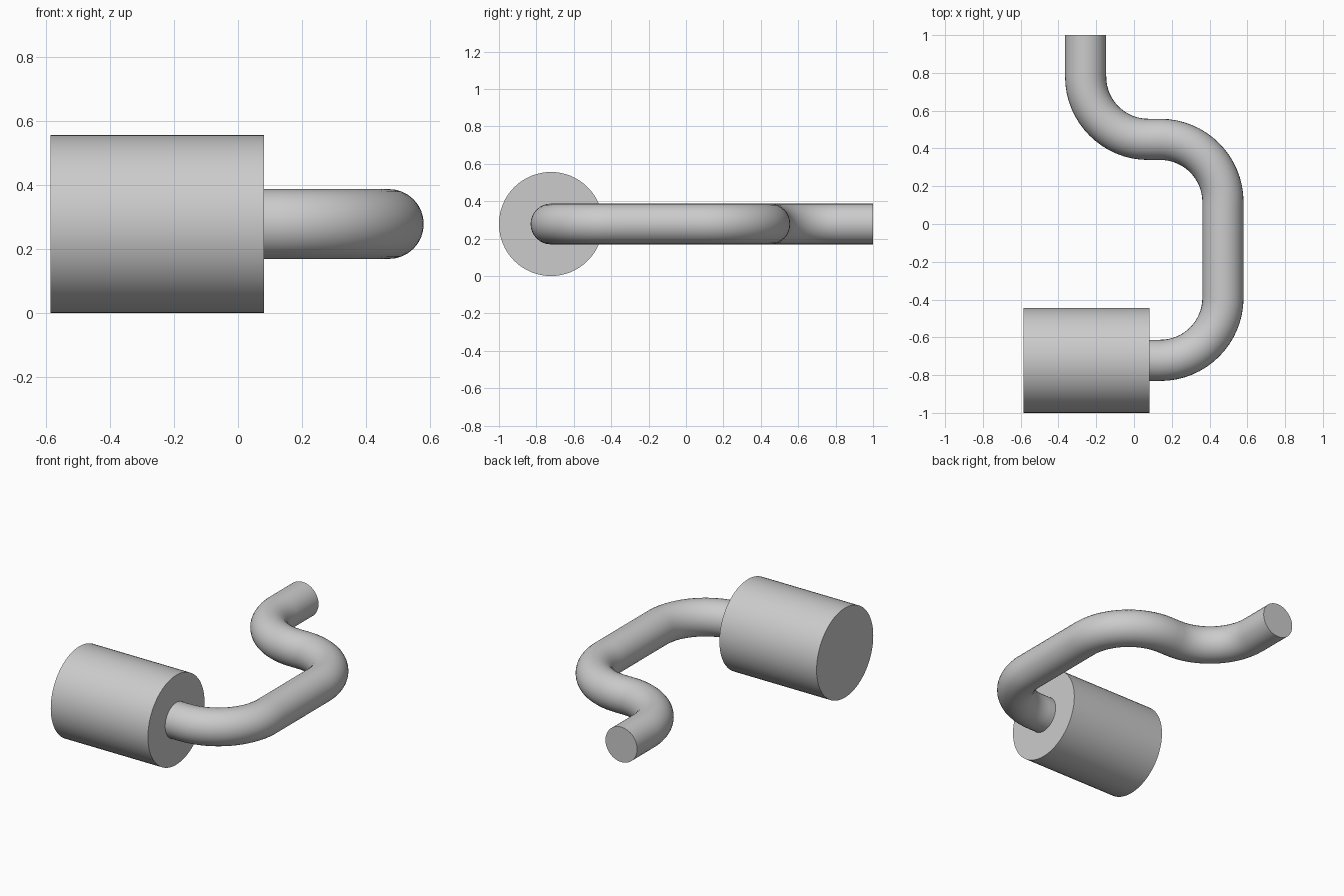
import bpy, bmesh, math
from mathutils import Vector

cube = bpy.data.objects.get("Cube")
if cube:
    bpy.data.objects.remove(cube, do_unlink=True)

GREY = (0.6, 0.6, 0.6, 1)
mat = bpy.data.materials.new("plain_grey")
mat.use_nodes = True
mat.diffuse_color = GREY
mat.node_tree.nodes["Principled BSDF"].inputs["Base Color"].default_value = GREY

GRIP_R, TUBE_R, BEND = 0.278, 0.109, 0.332
AXIS_Z = GRIP_R


def finish(obj):
    """Assign the material and smooth all but the sharp rims."""
    obj.data.materials.clear()
    obj.data.materials.append(mat)
    bpy.ops.object.select_all(action="DESELECT")
    obj.select_set(True)
    bpy.context.view_layer.objects.active = obj
    bpy.ops.object.shade_smooth_by_angle(angle=math.radians(40))


# Cylindrical grip lying along x
bpy.ops.mesh.primitive_cylinder_add(
    vertices=64, radius=GRIP_R, depth=0.667,
    location=(-0.252, GRIP_R - 1, AXIS_Z), rotation=(0, math.pi / 2, 0))
grip = bpy.context.object
grip.name = "grip"
finish(grip)

# Bent rod: corner points joined by straight runs and round bends
corners = [Vector(p) for p in (
    (0.06, -0.722), (0.471, -0.722), (0.471, 0.448), (-0.256, 0.448), (-0.256, 1.0))]
KAPPA = 0.5523
knots = [(corners[0], Vector((0, 0)), Vector((0, 0)))]
for a, b, c in zip(corners, corners[1:], corners[2:]):
    d_in, d_out = (b - a).normalized(), (c - b).normalized()
    knots.append((b - d_in * BEND, Vector((0, 0)), d_in * BEND * KAPPA))
    knots.append((b + d_out * BEND, -d_out * BEND * KAPPA, Vector((0, 0))))
knots.append((corners[-1], Vector((0, 0)), Vector((0, 0))))

curve = bpy.data.curves.new("rod", "CURVE")
curve.dimensions = "3D"
curve.resolution_u = 16
curve.bevel_depth = TUBE_R
curve.bevel_resolution = 14
curve.use_fill_caps = True
spline = curve.splines.new("BEZIER")
spline.bezier_points.add(len(knots) - 1)
for i, (point, (co, left, right)) in enumerate(zip(spline.bezier_points, knots)):
    point.handle_left_type = point.handle_right_type = "FREE"
    # Straight runs take handles a third of the way to the neighbour
    if not left.length and i > 0:
        left = (knots[i - 1][0] - co) / 3
    if not right.length and i < len(knots) - 1:
        right = (knots[i + 1][0] - co) / 3
    point.co = (*co, AXIS_Z)
    point.handle_left = (*(co + left), AXIS_Z)
    point.handle_right = (*(co + right), AXIS_Z)

rod = bpy.data.objects.new("bent_rod", curve)
bpy.context.collection.objects.link(rod)
bpy.ops.object.select_all(action="DESELECT")
rod.select_set(True)
bpy.context.view_layer.objects.active = rod
bpy.ops.object.convert(target="MESH")
rod = bpy.context.object

# Weld the end caps to the tube
bm = bmesh.new()
bm.from_mesh(rod.data)
bmesh.ops.remove_doubles(bm, verts=bm.verts, dist=0.0005)
bmesh.ops.recalc_face_normals(bm, faces=bm.faces)
bm.to_mesh(rod.data)
bm.free()
finish(rod)
